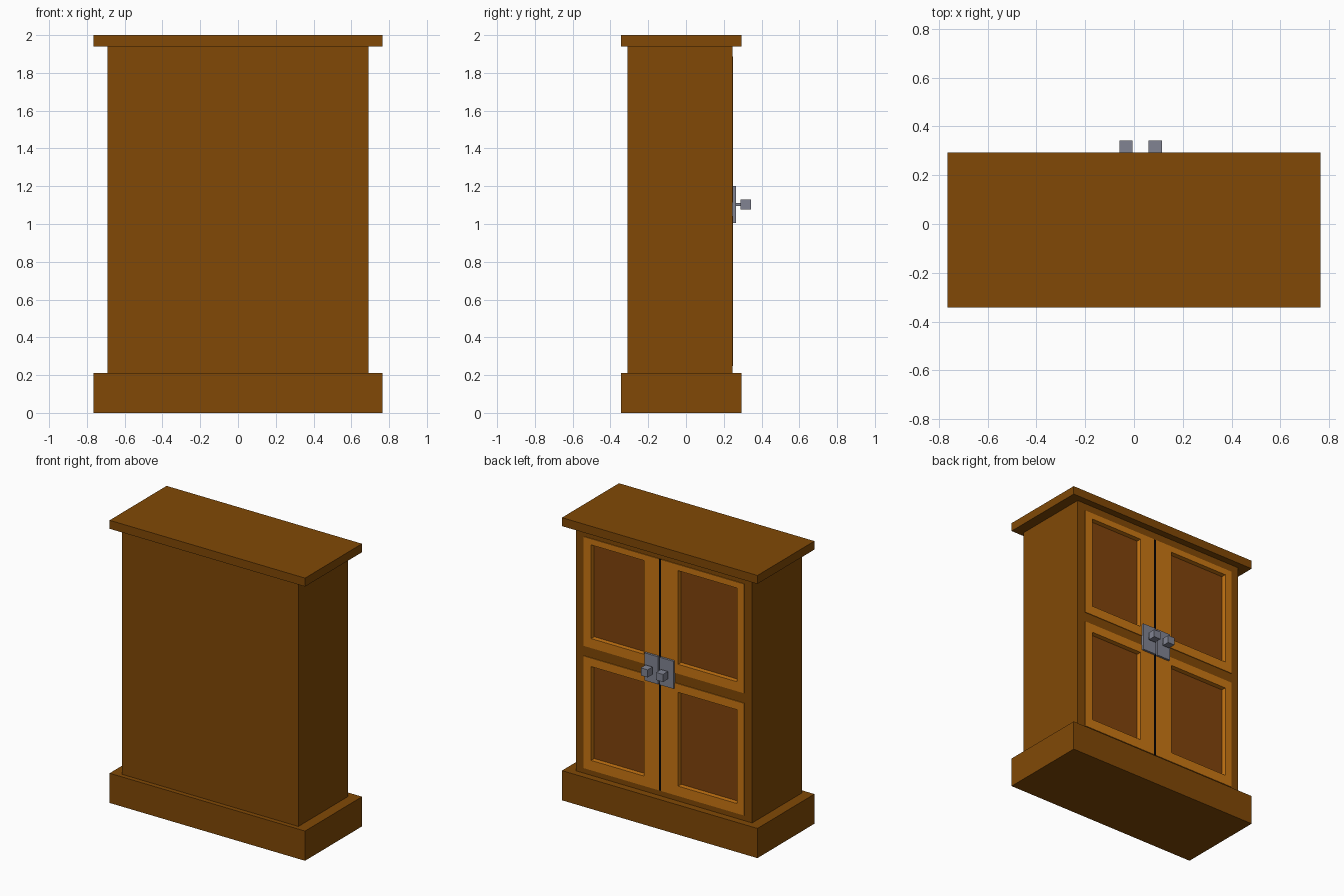
import bpy

if "Cube" in bpy.data.objects:
    bpy.data.objects.remove(bpy.data.objects["Cube"])


def material(name, rgb):
    # Convert display colour to linear
    mat = bpy.data.materials.new(name)
    mat.diffuse_color = (*[(c / 255) ** 2.2 for c in rgb], 1)
    mat.use_nodes = True
    mat.node_tree.nodes["Principled BSDF"].inputs["Base Color"].default_value = mat.diffuse_color
    return mat


WOOD = material("dark_wood", (128, 74, 14))
DOOR = material("light_wood", (200, 118, 26))
PANEL = material("panel_wood", (128, 70, 20))
BLACK = material("gap_black", (12, 9, 6))
METAL = material("metal", (128, 131, 145))


def mesh_object(name, verts, faces, mat=None):
    mesh = bpy.data.meshes.new(name)
    mesh.from_pydata(verts, [], faces)
    obj = bpy.data.objects.new(name, mesh)
    bpy.context.collection.objects.link(obj)
    if mat:
        mesh.materials.append(mat)
    return obj


def box(name, xs, ys, zs, mat=None):
    verts = [(x, y, z) for x in xs for y in ys for z in zs]
    faces = [(0, 1, 3, 2), (4, 6, 7, 5), (0, 4, 5, 1),
             (2, 3, 7, 6), (0, 2, 6, 4), (1, 5, 7, 3)]
    return mesh_object(name, verts, faces, mat)


def frame(name, outer, inner, ys, mat):
    # Rectangular ring: outer and inner are (x0, x1, z0, z1)
    verts = []
    for y in ys:
        for x0, x1, z0, z1 in (outer, inner):
            verts += [(x0, y, z0), (x1, y, z0), (x1, y, z1), (x0, y, z1)]
    faces = []
    for i in range(4):
        j = (i + 1) % 4
        faces += [(i, j, j + 4, i + 4), (i + 8, i + 12, j + 12, j + 8),
                  (i, i + 8, j + 8, j), (i + 4, j + 4, j + 12, i + 12)]
    return mesh_object(name, verts, faces, mat)


# Plinth, carcass and top board
box("plinth", (-0.765, 0.765), (-0.343, 0.294), (0, 0.21), WOOD)
body = box("carcass", (-0.69, 0.69), (-0.31, 0.245), (0.21, 1.94), WOOD)
box("top_board", (-0.765, 0.765), (-0.343, 0.294), (1.94, 2.0), WOOD)

# Door bays cut into the carcass, split by the middle rail
ROWS = {"upper": ((1.113, 1.886), (1.18, 1.843)),
        "lower": ((0.248, 1.042), (0.318, 0.982))}
COLUMNS = {"left": ((0.036, 0.628), (0.153, 0.568)),
           "right": ((-0.628, 0.02), (-0.576, -0.113))}
for row, (bay, _) in ROWS.items():
    cutter = box(row + "_bay_cutter", (-0.628, 0.628), (0.205, 0.4), bay)
    cutter.hide_render = True
    cutter.hide_viewport = True
    cut = body.modifiers.new(row + "_bay", "BOOLEAN")
    cut.operation = "DIFFERENCE"
    cut.solver = "EXACT"
    cut.object = cutter

# Door frames with recessed panels
for row, (oz, iz) in ROWS.items():
    for col, (ox, ix) in COLUMNS.items():
        name = f"{row}_{col}_door"
        frame(name + "_frame", (*ox, *oz), (*ix, *iz), (0.206, 0.25), DOOR)
        box(name + "_panel", ix, (0.206, 0.215), iz, PANEL)

# Dark gap between the doors
box("door_gap", (0.02, 0.036), (0.207, 0.248), (0.248, 1.886), BLACK)

# Handle plates, stems and knobs
for side, x in (("left", 0.087), ("right", -0.033)):
    box(side + "_handle_plate", (x - 0.053, x + 0.053), (0.244, 0.265),
        (1.005, 1.2), METAL)
    box(side + "_handle_stem", (x - 0.009, x + 0.009), (0.265, 0.288),
        (1.094, 1.112), METAL)
    box(side + "_knob", (x - 0.027, x + 0.027), (0.288, 0.343),
        (1.076, 1.13), METAL)
